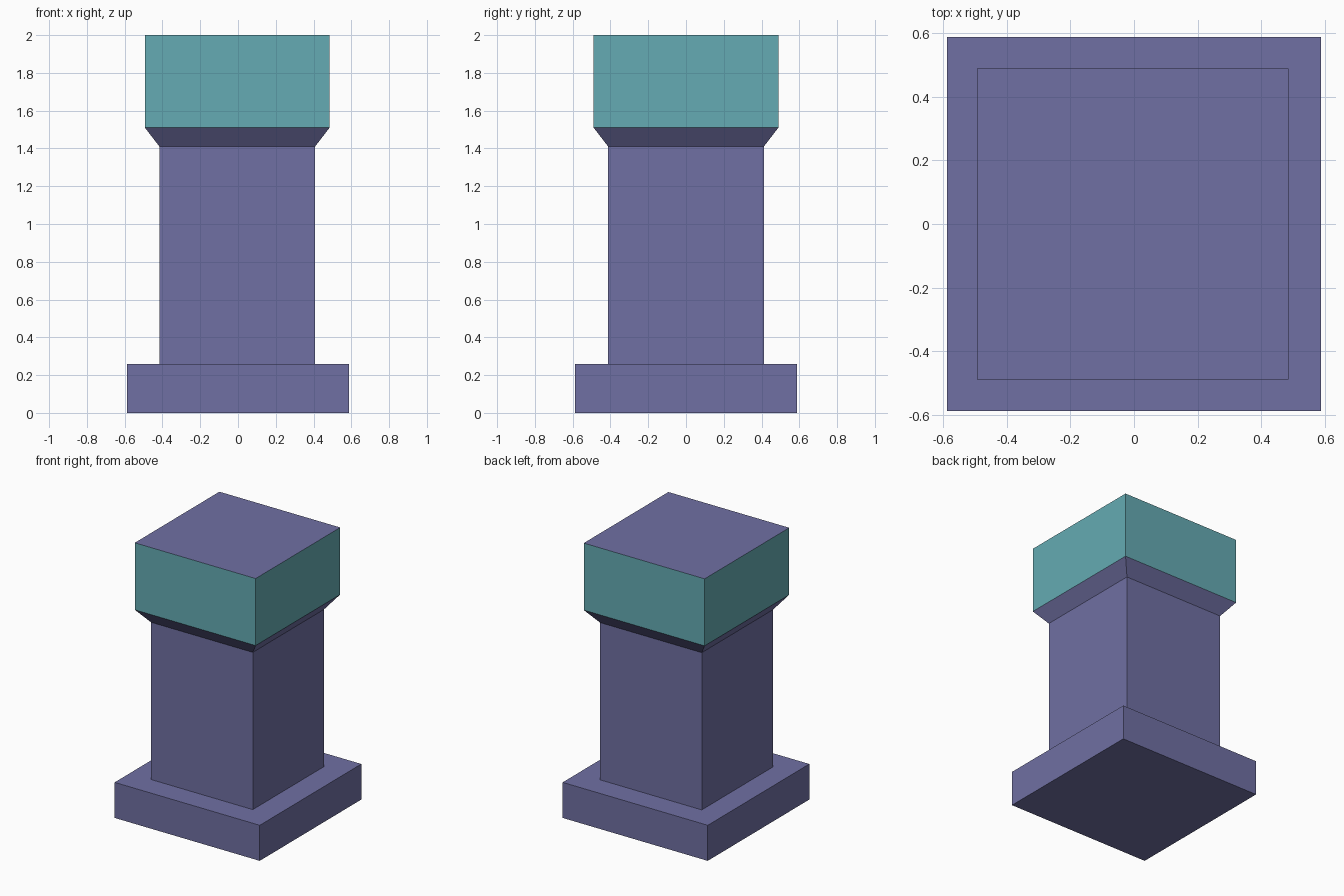
import bpy
import bmesh

default = bpy.data.objects.get("Cube")
if default:
    bpy.data.objects.remove(default, do_unlink=True)


def make_material(name, rgb):
    mat = bpy.data.materials.new(name)
    mat.use_nodes = True
    mat.diffuse_color = (*rgb, 1)
    mat.node_tree.nodes["Principled BSDF"].inputs["Base Color"].default_value = (*rgb, 1)
    return mat


purple = make_material("muted purple", (0.162, 0.162, 0.366))
teal = make_material("teal", (0.130, 0.407, 0.451))


def square_loft(name, profile, centre_x, materials, bottom=True, top=True):
    """Stack square rings given as (half width, height) and skin them."""
    bm = bmesh.new()
    rings = [[bm.verts.new((centre_x + sx * half, sy * half, z))
              for sx, sy in ((-1, -1), (1, -1), (1, 1), (-1, 1))]
             for half, z in profile]
    for low, high in zip(rings, rings[1:]):
        for i in range(4):
            j = (i + 1) % 4
            bm.faces.new((low[i], low[j], high[j], high[i]))
    if bottom:
        bm.faces.new(rings[0][::-1])
    if top:
        bm.faces.new(rings[-1])
    bm.normal_update()
    mesh = bpy.data.meshes.new(name)
    bm.to_mesh(mesh)
    bm.free()
    for mat in materials:
        mesh.materials.append(mat)
    obj = bpy.data.objects.new(name, mesh)
    bpy.context.collection.objects.link(obj)
    return obj


base_top, shaft_top, head_bottom, height = 0.26, 1.41, 1.51, 2.0
shaft_half, head_half, offset = 0.412, 0.489, -0.004

# Square plinth
square_loft("base", [(0.587, 0), (0.587, base_top)], 0, [purple])

# Straight shaft, open where it meets its neighbours
square_loft("shaft", [(shaft_half, base_top), (shaft_half, shaft_top)],
            offset, [purple], bottom=False, top=False)

# Flared collar and head block, with teal upright sides
head = square_loft("head", [(shaft_half, shaft_top), (head_half, head_bottom),
                            (head_half, height)], offset, [purple, teal], bottom=False)
for face in head.data.polygons:
    if abs(face.normal.z) < 0.1:
        face.material_index = 1
